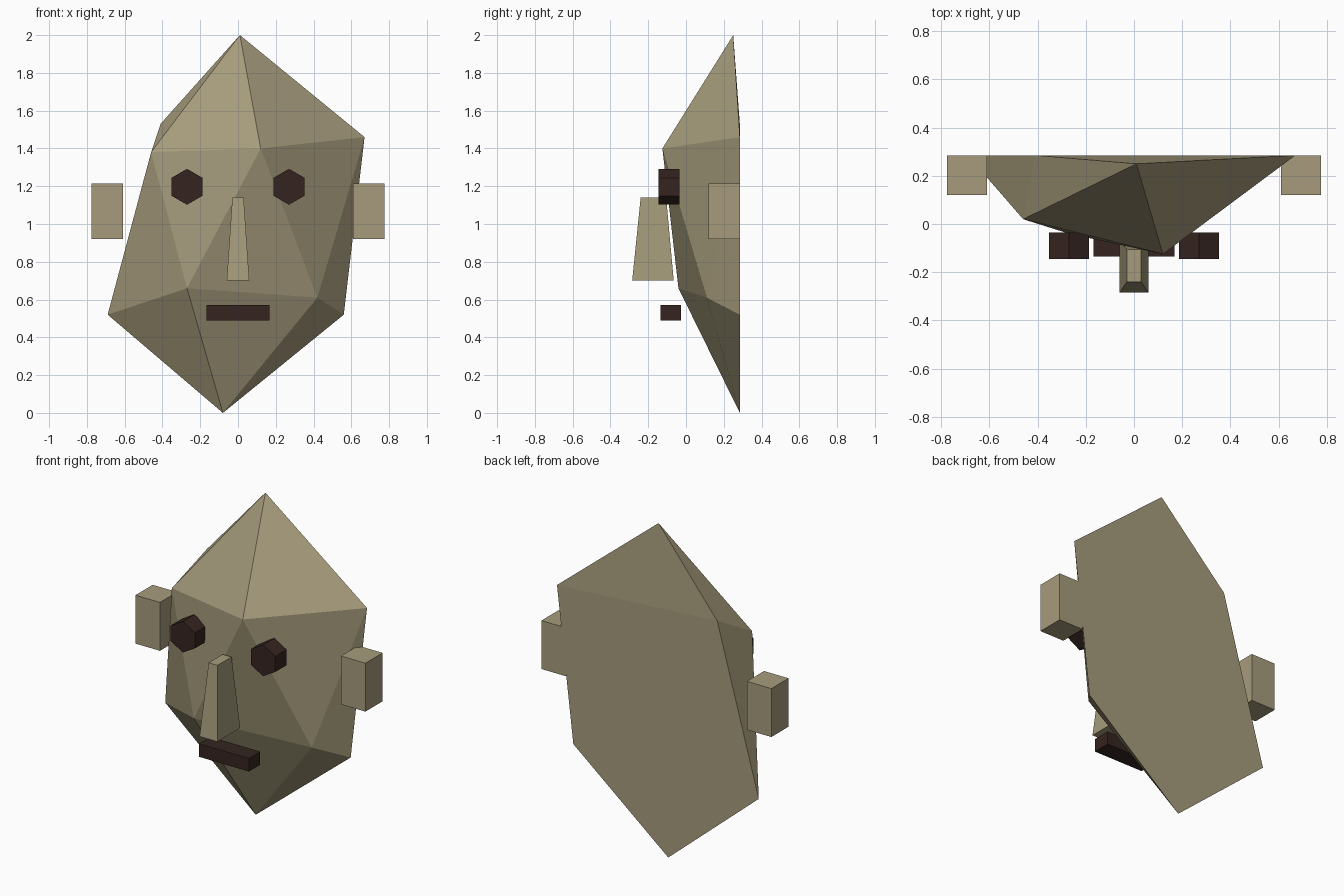
import bpy, bmesh, math
from mathutils import Matrix

if "Cube" in bpy.data.objects:
    bpy.data.objects.remove(bpy.data.objects["Cube"])


def material(name, rgb):
    m = bpy.data.materials.new(name)
    m.diffuse_color = (*rgb, 1)
    m.use_nodes = True
    m.node_tree.nodes["Principled BSDF"].inputs["Base Color"].default_value = m.diffuse_color
    return m


CLAY = material("clay", (0.38, 0.33, 0.20))
DARK = material("dark_brown", (0.035, 0.018, 0.014))
BACK = 0.285


def add_object(name, bm, mat):
    bmesh.ops.recalc_face_normals(bm, faces=bm.faces[:])
    mesh = bpy.data.meshes.new(name)
    bm.to_mesh(mesh)
    bm.free()
    mesh.materials.append(mat)
    obj = bpy.data.objects.new(name, mesh)
    bpy.context.collection.objects.link(obj)
    return obj


def hull(name, points, mat):
    bm = bmesh.new()
    for p in points:
        bm.verts.new(p)
    bmesh.ops.convex_hull(bm, input=bm.verts[:])
    # merge coplanar triangles into flat faces
    bmesh.ops.dissolve_limit(bm, angle_limit=math.radians(0.5),
                             verts=bm.verts[:], edges=bm.edges[:])
    return add_object(name, bm, mat)


def box(name, x, y, z, mat):
    return hull(name, [(a, b, c) for a in x for b in y for c in z], mat)


# Faceted head: flat back outline plus crown, brow and cheek points
back_outline = [(-0.41, 1.53), (0.67, 1.46), (0.56, 0.52), (-0.08, 0), (-0.69, 0.52)]
front_points = [(0.01, 0.25, 2.0), (-0.46, 0.02, 1.38), (0.12, -0.125, 1.40),
                (0.42, 0.11, 0.61), (-0.27, -0.04, 0.66)]
hull("head", [(x, BACK, z) for x, z in back_outline] + front_points, CLAY)

# Tapered nose
nose = []
for z, half_x, y0, y1 in ((0.70, 0.06, -0.285, -0.065), (1.14, 0.03, -0.24, -0.105)):
    nose += [(s * half_x, y, z) for s in (-1, 1) for y in (y0, y1)]
hull("nose", nose, CLAY)

# Mouth
box("mouth", (-0.168, 0.168), (-0.135, -0.026), (0.49, 0.57), DARK)

# Ears and hexagonal eyes on both sides
for side, s in (("left", -1), ("right", 1)):
    box(f"ear_{side}", (s * 0.61, s * 0.775), (0.12, BACK), (0.92, 1.215), CLAY)
    bm = bmesh.new()
    bmesh.ops.create_cone(
        bm, cap_ends=True, segments=6, radius1=0.095, radius2=0.095, depth=0.11,
        matrix=Matrix.Translation((s * 0.27, -0.09, 1.197)) @ Matrix.Rotation(math.pi / 2, 4, 'X'))
    add_object(f"eye_{side}", bm, DARK)
